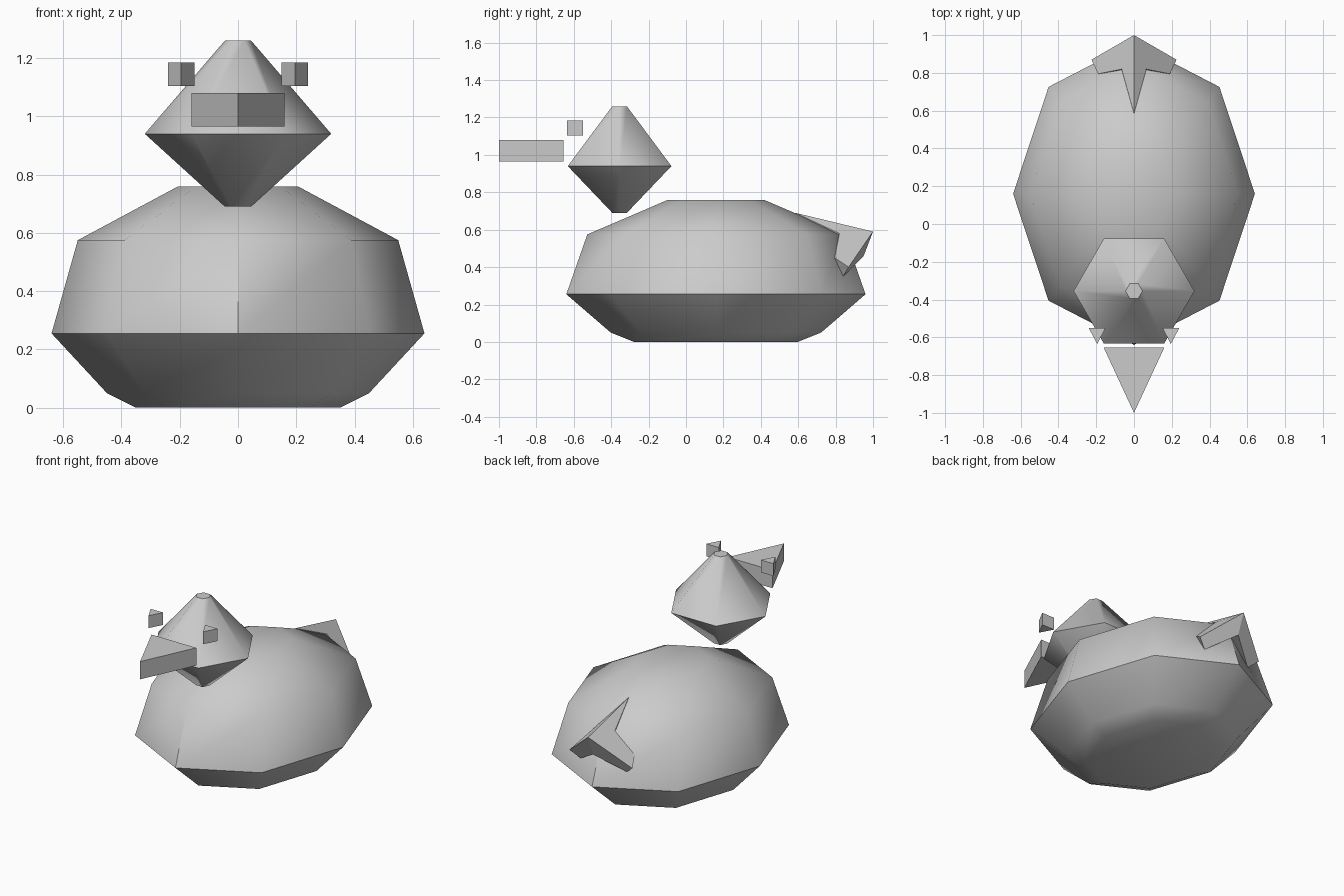
import bpy
import math
from mathutils import Vector

cube = bpy.data.objects.get("Cube")
if cube:
    bpy.data.objects.remove(cube, do_unlink=True)

grey = bpy.data.materials.new("plain grey")
grey.use_nodes = True
colour = (0.6, 0.6, 0.6, 1)
grey.diffuse_color = colour
grey.node_tree.nodes["Principled BSDF"].inputs["Base Color"].default_value = colour


def make(name, verts, faces, smooth=False):
    mesh = bpy.data.meshes.new(name)
    mesh.from_pydata(verts, [], faces)
    mesh.materials.append(grey)
    obj = bpy.data.objects.new(name, mesh)
    bpy.context.collection.objects.link(obj)
    bpy.ops.object.select_all(action='DESELECT')
    obj.select_set(True)
    bpy.context.view_layer.objects.active = obj
    bpy.ops.object.mode_set(mode='EDIT')
    bpy.ops.mesh.select_all(action='SELECT')
    bpy.ops.mesh.normals_make_consistent(inside=False)
    bpy.ops.object.mode_set(mode='OBJECT')
    if smooth:
        bpy.ops.object.shade_smooth_by_angle(angle=math.radians(50))
    return obj


def loft(name, rings, smooth=False):
    """Join rings of equal point count and cap both ends."""
    n = len(rings[0])
    verts = [p for ring in rings for p in ring]
    faces = [list(range(n)), list(range(len(verts) - n, len(verts)))]
    for r in range(0, len(verts) - n, n):
        for i in range(n):
            j = (i + 1) % n
            faces.append([r + i, r + j, r + n + j, r + n + i])
    return make(name, verts, faces, smooth)


def lathe(name, sides, y, ry, profile):
    rings = []
    for radius, z in profile:
        ring = []
        for i in range(sides):
            a = math.tau * i / sides
            ring.append((radius * math.cos(a), y + ry * radius * math.sin(a), z))
        rings.append(ring)
    return loft(name, rings, True)


def wedge(name, x, half, back, tip, low, high):
    """Triangular block pointing forward."""
    outline = [(x - half, back), (x + half, back), (x, tip)]
    return loft(name, [[(px, py, z) for px, py in outline] for z in (low, high)])


# Body and head
lathe("body", 8, 0.16, 1.25,
      [(0.35, 0), (0.45, 0.05), (0.64, 0.255), (0.55, 0.575), (0.205, 0.76)])
lathe("head", 6, -0.355, 1, [(0.045, 0.69), (0.32, 0.94), (0.045, 1.26)])

# Beak and eyes
wedge("beak", 0, 0.16, -0.655, -1.0, 0.965, 1.08)
for side, x in (("left", 0.195), ("right", -0.195)):
    wedge(side + "_eye", x, 0.045, -0.55, -0.635, 1.105, 1.185)

# Tail: a folded arrowhead, each half a sloping slab meeting at the ridge
front, back = Vector((0, 0.585, 0.69)), Vector((0, 1.0, 0.59))
wing = [Vector((0.225, 0.87, 0.40)), Vector((0.19, 0.795, 0.45)),
        Vector((0.065, 0.82, 0.58))]
top = [front, back] + wing
under = [p + Vector((0, -0.05, -0.13)) for p in (front, back)]
under += [p + Vector((-0.06, -0.03, -0.05)) for p in wing]
count = len(top)
faces = [list(range(count)), list(range(count, 2 * count))]
for i in range(1, count):  # the ridge plane stays open for the mirror
    j = (i + 1) % count
    faces.append([i, j, count + j, count + i])
tail = make("tail", top + under, faces)
mirror = tail.modifiers.new("mirror", 'MIRROR')
mirror.use_clip = True
